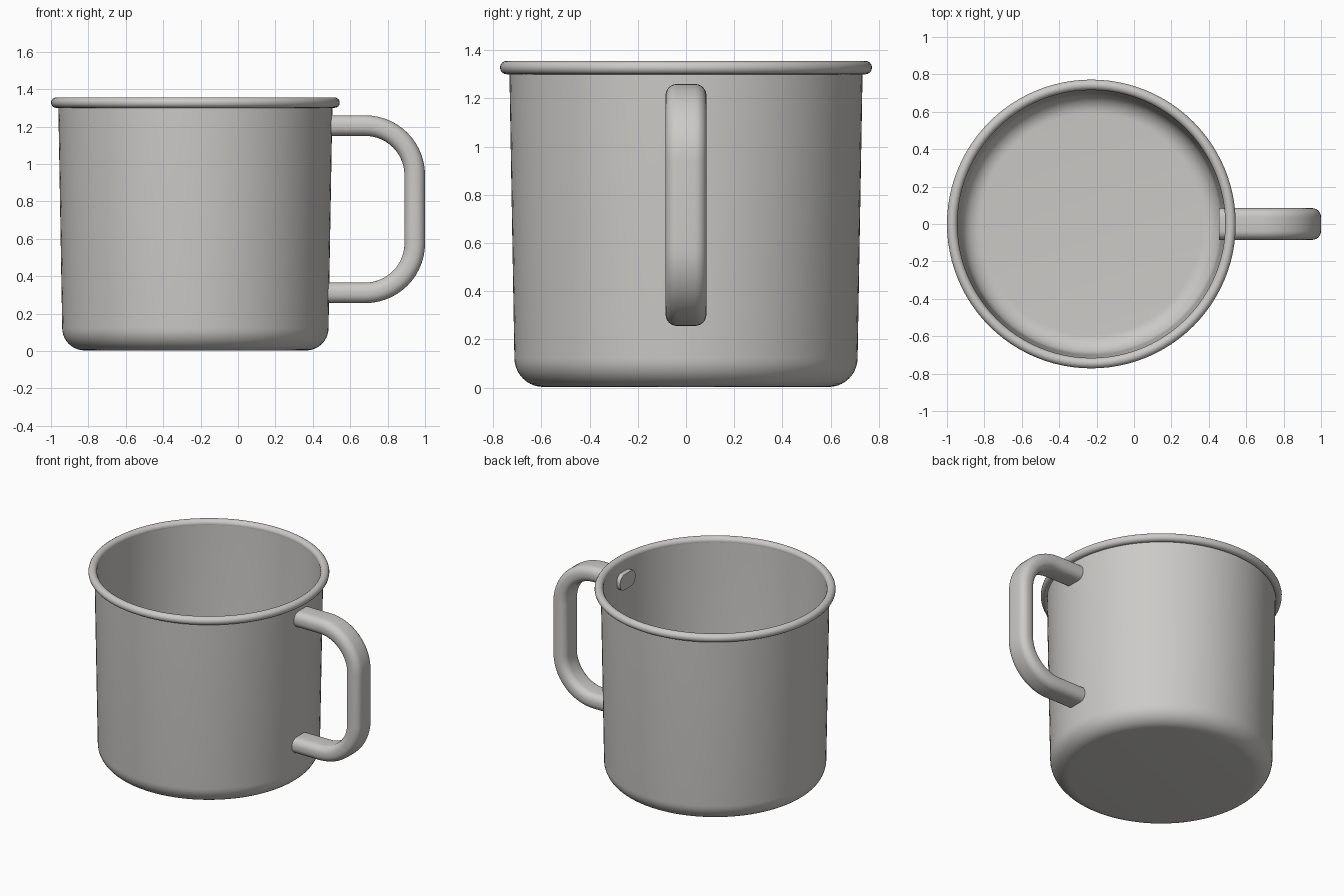
import bpy, bmesh, math
from mathutils import Vector

cube = bpy.data.objects.get("Cube")
if cube:
    bpy.data.objects.remove(cube, do_unlink=True)

CUP_X = -0.228
SEGMENTS = 96

metal = bpy.data.materials.new("light_grey_enamel")
metal.use_nodes = True
colour = (0.6, 0.59, 0.57, 1)
metal.diffuse_color = colour
metal.node_tree.nodes["Principled BSDF"].inputs["Base Color"].default_value = colour


def arc(cx, cy, r, start, end, steps):
    """Points on an arc, angles in degrees."""
    angles = [math.radians(start + (end - start) * i / steps) for i in range(steps + 1)]
    return [Vector((cx + r * math.cos(a), cy + r * math.sin(a))) for a in angles]


def finish(name, bm):
    bmesh.ops.remove_doubles(bm, verts=bm.verts, dist=0.0001)
    bmesh.ops.recalc_face_normals(bm, faces=bm.faces)
    mesh = bpy.data.meshes.new(name)
    bm.to_mesh(mesh)
    bm.free()
    obj = bpy.data.objects.new(name, mesh)
    bpy.context.collection.objects.link(obj)
    mesh.materials.append(metal)
    bpy.ops.object.select_all(action='DESELECT')
    obj.select_set(True)
    bpy.context.view_layer.objects.active = obj
    bpy.ops.object.shade_smooth_by_angle(angle=math.radians(40))
    return obj


def lathe(name, profile, closed=False):
    """Spin a radius/height profile round the cup axis."""
    bm = bmesh.new()
    verts = [bm.verts.new((p[0], 0, p[1])) for p in profile]
    edges = [bm.edges.new(pair) for pair in zip(verts, verts[1:])]
    if closed:
        edges.append(bm.edges.new((verts[-1], verts[0])))
    bmesh.ops.spin(bm, geom=verts + edges, cent=(0, 0, 0), axis=(0, 0, 1),
                   angle=math.tau, steps=SEGMENTS, use_duplicate=False)
    obj = finish(name, bm)
    obj.location.x = CUP_X
    return obj


# Thin-walled cup: outside from the base up, then inside back down
outside = [(0, 0.003)] + arc(0.592, 0.123, 0.12, -90, 0, 10) + [(0.733, 1.325)]
inside = [(0.717, 1.325)] + arc(0.592, 0.123, 0.105, 0, -90, 10) + [(0, 0.018)]
lathe("cup_body", outside + inside)

# Rolled rim
lathe("cup_rim", arc(0.744, 1.328, 0.028, 0, 337.5, 15), closed=True)

# Handle: rounded-rectangle section swept along a C-shaped path
TOP, BOTTOM, FAR, BEND = 1.205, 0.311, 0.945, 0.265
path = [Vector((0.455, TOP))]
path += arc(FAR - BEND, TOP - BEND, BEND, 90, 0, 14)
path += arc(FAR - BEND, BOTTOM + BEND, BEND, 0, -90, 14)
path += [Vector((0.455, BOTTOM))]

HALF_T, HALF_W, ROUND = 0.055, 0.085, 0.048
section = []
for sx, sy, start in ((1, 1, 0), (-1, 1, 90), (-1, -1, 180), (1, -1, 270)):
    section += arc(sx * (HALF_T - ROUND), sy * (HALF_W - ROUND), ROUND, start, start + 90, 6)

bm = bmesh.new()
rings = []
for i, p in enumerate(path):
    ahead, behind = path[min(i + 1, len(path) - 1)], path[max(i - 1, 0)]
    if i in (0, 1):
        tangent = Vector((1, 0))
    elif i >= len(path) - 2:
        tangent = Vector((-1, 0))
    elif i in (15, 16):
        tangent = Vector((0, -1))
    else:
        tangent = (ahead - behind).normalized()
    out = Vector((-tangent.y, tangent.x))
    rings.append([bm.verts.new((p.x + out.x * s.x, s.y, p.y + out.y * s.x)) for s in section])
for a, b in zip(rings, rings[1:]):
    for j in range(len(section)):
        k = (j + 1) % len(section)
        bm.faces.new((a[j], a[k], b[k], b[j]))
bm.faces.new(rings[0])
bm.faces.new(rings[-1])
finish("handle", bm)
